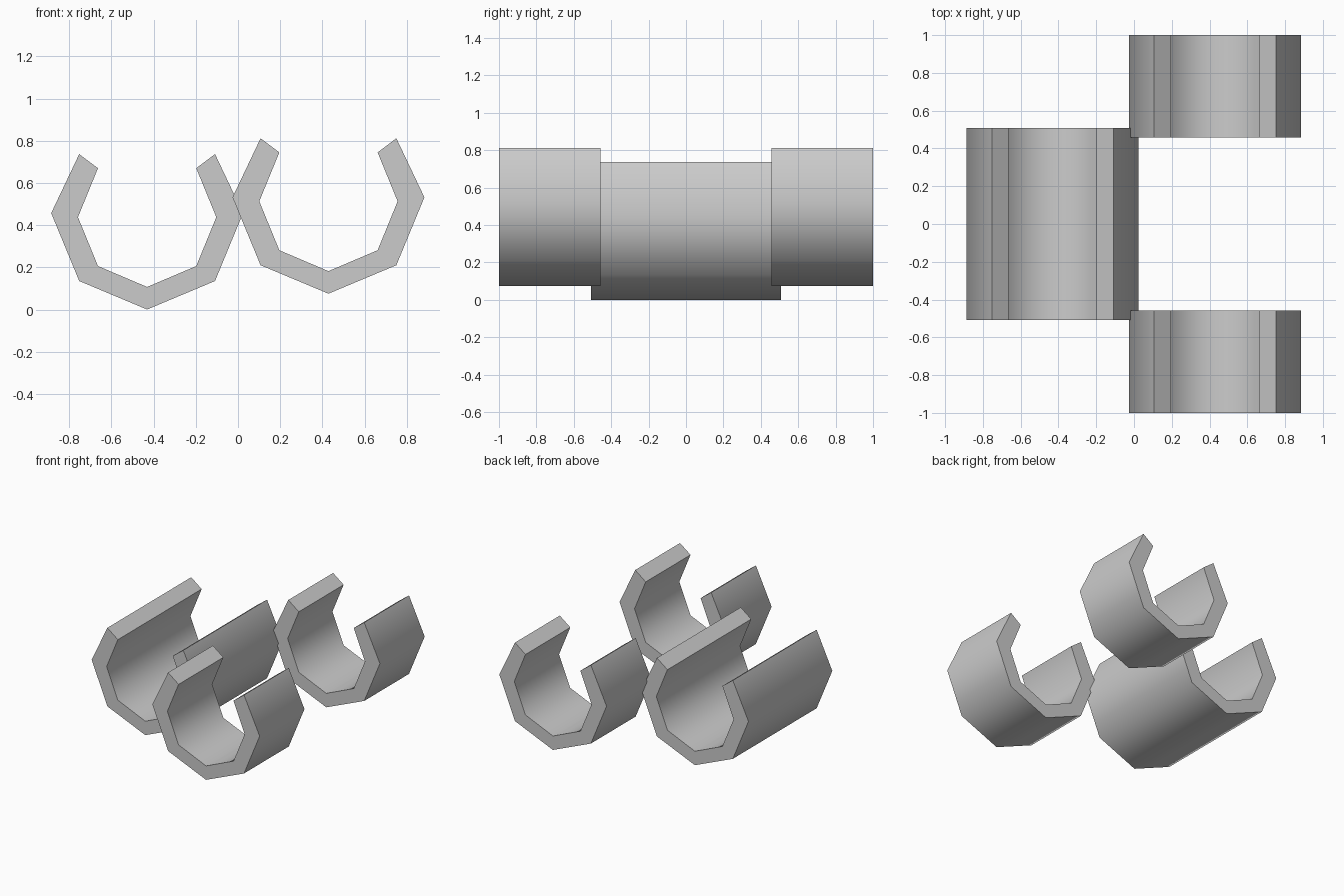
import bpy, bmesh, math

if "Cube" in bpy.data.objects:
    bpy.data.objects.remove(bpy.data.objects["Cube"])

# Half profile of the open octagonal clip: (outer, inner) pairs from bottom to tip
HALF = [((0, 0), (0, 0.107)),
        ((0.322, 0.135), (0.233, 0.206)),
        ((0.455, 0.457), (0.328, 0.438)),
        ((0.322, 0.737), (0.233, 0.670))]
# Mirror across the middle to get the full C-shape
PROFILE = [((-o[0], o[1]), (-i[0], i[1])) for o, i in reversed(HALF[1:])] + HALF


def make_clip(name, x, y0, y1, z):
    bm = bmesh.new()
    rows = []
    for outer, inner in PROFILE:
        rows.append([bm.verts.new((x + px, y, z + pz))
                     for (px, pz), y in ((outer, y0), (outer, y1), (inner, y1), (inner, y0))])
    # Walls and rims between neighbouring cross-sections
    for a, b in zip(rows, rows[1:]):
        for k in range(4):
            n = (k + 1) % 4
            bm.faces.new((a[k], a[n], b[n], b[k]))
    # End faces at the opening
    bm.faces.new(rows[0])
    bm.faces.new(rows[-1])
    bmesh.ops.recalc_face_normals(bm, faces=bm.faces)
    mesh = bpy.data.meshes.new(name)
    bm.to_mesh(mesh)
    bm.free()
    obj = bpy.data.objects.new(name, mesh)
    bpy.context.collection.objects.link(obj)
    # Smooth around the barrel, sharp at rims
    bpy.ops.object.select_all(action='DESELECT')
    obj.select_set(True)
    bpy.context.view_layer.objects.active = obj
    bpy.ops.object.shade_smooth_by_angle(angle=math.radians(60))
    return obj


# One long clip on the left, two short raised clips on the right
make_clip("long_clip", -0.431, -0.508, 0.508, 0)
make_clip("front_short_clip", 0.429, -1.0, -0.457, 0.075)
make_clip("back_short_clip", 0.429, 0.457, 1.0, 0.075)
